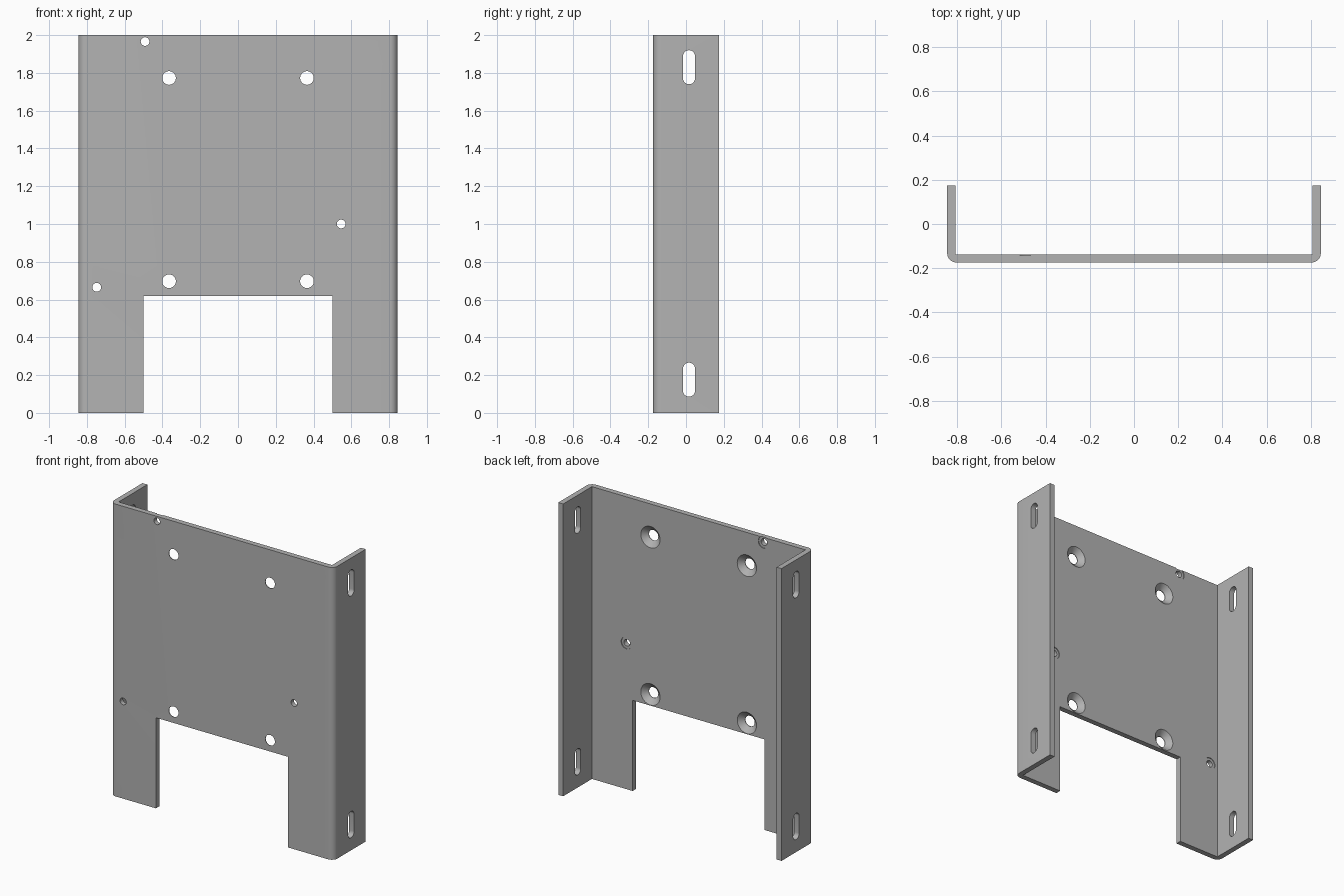
import bpy, bmesh, math
from mathutils import Vector

cube = bpy.data.objects.get("Cube")
if cube:
    bpy.data.objects.remove(cube, do_unlink=True)

W, D, H, T, BEND = 0.845, 0.174, 2.0, 0.037, 0.042
INNER = -D + T           # back surface of the plate

steel = bpy.data.materials.new("grey steel")
steel.use_nodes = True
steel.diffuse_color = (0.45, 0.45, 0.45, 1)
steel.node_tree.nodes["Principled BSDF"].inputs["Base Color"].default_value = (0.45, 0.45, 0.45, 1)


def prism(bm, points, direction):
    """Extrude a closed outline along a direction."""
    face = bm.faces.new([bm.verts.new(p) for p in points])
    ext = bmesh.ops.extrude_face_region(bm, geom=[face])
    moved = [v for v in ext["geom"] if isinstance(v, bmesh.types.BMVert)]
    bmesh.ops.translate(bm, verts=moved, vec=Vector(direction))


def lathe_y(bm, x, z, profile, n=48):
    """Closed solid of revolution around a y-parallel axis; profile is (radius, y)."""
    rings = []
    for r, y in profile:
        rings.append([bm.verts.new((x + r * math.cos(2 * math.pi * i / n), y,
                                    z + r * math.sin(2 * math.pi * i / n))) for i in range(n)])
    for a, b in zip(rings, rings[1:]):
        for i in range(n):
            j = (i + 1) % n
            bm.faces.new((a[i], a[j], b[j], b[i]))
    bm.faces.new(rings[0])
    bm.faces.new(rings[-1])


def finish(bm, name):
    bmesh.ops.recalc_face_normals(bm, faces=bm.faces[:])
    mesh = bpy.data.meshes.new(name)
    bm.to_mesh(mesh)
    bm.free()
    obj = bpy.data.objects.new(name, mesh)
    bpy.context.collection.objects.link(obj)
    return obj


# Folded channel: rounded outer bends, sharp inner corners
bm = bmesh.new()
bend = [(W - BEND + BEND * math.sin(a), -D + BEND - BEND * math.cos(a))
        for a in (math.pi / 2 * i / 8 for i in range(9))]
half = bend + [(W, D), (W - T, D), (W - T, INNER)]
outline = half + [(-x, y) for x, y in reversed(half)]
prism(bm, [(x, y, 0) for x, y in outline], (0, 0, H))
bracket = finish(bm, "mounting_bracket")
bracket.data.materials.append(steel)

# Cutters for the notch, holes and slots
bm = bmesh.new()
prism(bm, [(-0.5, -0.3, -0.1), (0.5, -0.3, -0.1), (0.5, -0.3, 0.62), (-0.5, -0.3, 0.62)], (0, 0.5, 0))

# Countersunk screw holes
for x in (-0.365, 0.365):
    for z in (0.697, 1.773):
        lathe_y(bm, x, z, [(0.036, -D - 0.05), (0.036, -D + 0.004),
                           (0.073, INNER), (0.073, INNER + 0.03)])

# Small holes with a shallow seat on the back
for x, z in ((-0.492, 1.966), (0.546, 1.0), (-0.748, 0.665)):
    lathe_y(bm, x, z, [(0.023, -D - 0.05), (0.023, INNER - 0.005),
                       (0.041, INNER - 0.005), (0.041, INNER + 0.03)], 32)

# Long slots through both side flanges
r, cy, reach = 0.032, 0.016, 0.058
for cz in (0.176, 1.83):
    pts = []
    for start, dz in ((0, reach), (math.pi, -reach)):
        for i in range(17):
            a = start + math.pi * i / 16
            pts.append((-1, cy + r * math.cos(a), cz + dz + r * math.sin(a)))
    prism(bm, pts, (2, 0, 0))
cutter = finish(bm, "cutter")
cutter.hide_render = True

mod = bracket.modifiers.new("cuts", "BOOLEAN")
mod.operation = "DIFFERENCE"
mod.solver = "EXACT"
mod.object = cutter
for o in bpy.context.selected_objects:
    o.select_set(False)
bpy.context.view_layer.objects.active = bracket
bracket.select_set(True)
bpy.ops.object.modifier_apply(modifier=mod.name)
bpy.data.objects.remove(cutter, do_unlink=True)
bpy.ops.object.shade_smooth_by_angle(angle=math.radians(30))
